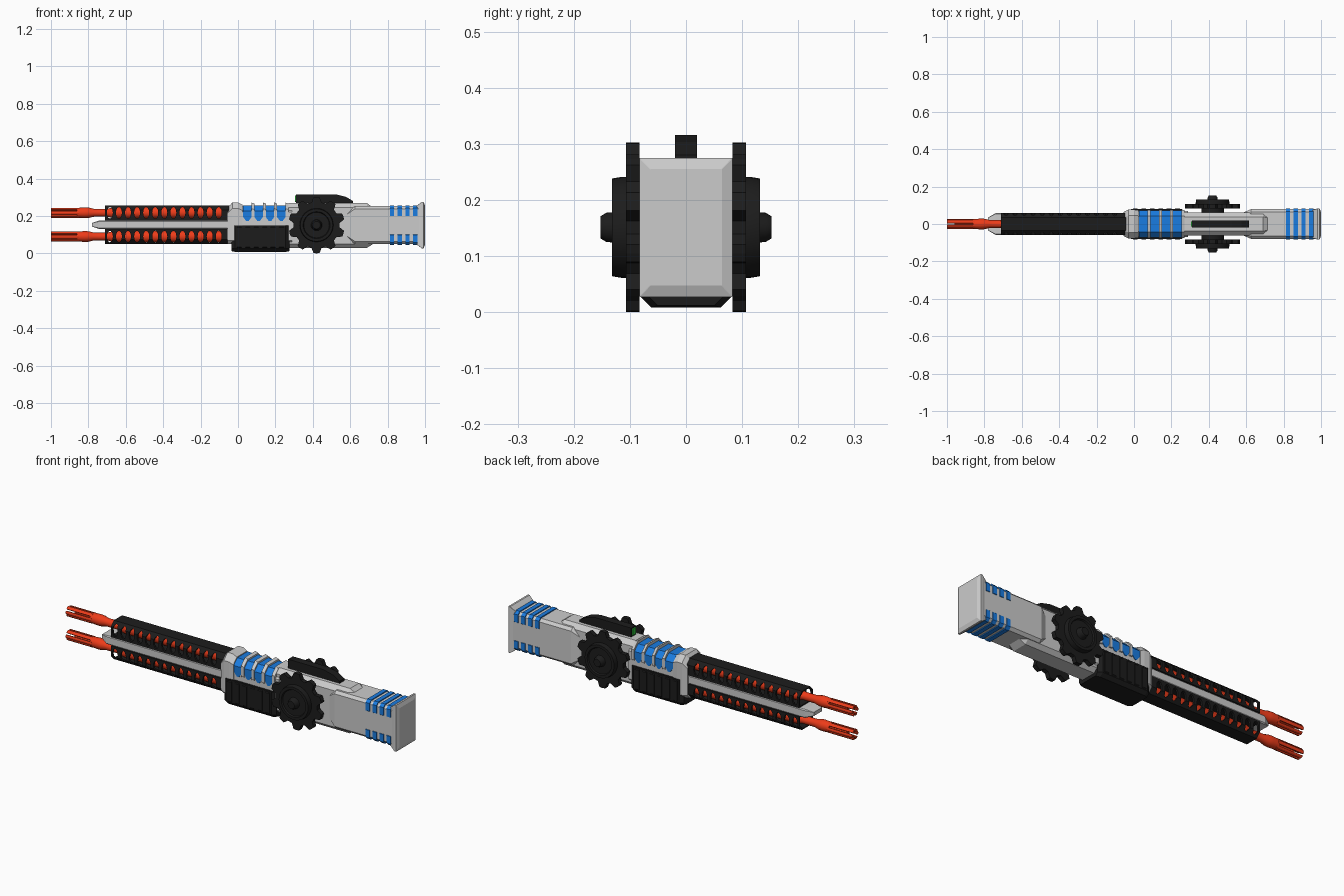
import bpy, bmesh, math
from math import sin, cos, pi

if "Cube" in bpy.data.objects:
    bpy.data.objects.remove(bpy.data.objects["Cube"])


def material(name, rgb):
    m = bpy.data.materials.new(name)
    m.diffuse_color = (*rgb, 1)
    m.use_nodes = True
    m.node_tree.nodes["Principled BSDF"].inputs["Base Color"].default_value = m.diffuse_color
    return m


BLACK = material("black", (0.012, 0.012, 0.012))
RED = material("red", (0.85, 0.045, 0.01))
BLUE = material("blue", (0.01, 0.2, 0.75))
GREEN = material("green", (0.03, 0.6, 0.05))


def finish(name, bm, mat):
    bmesh.ops.remove_doubles(bm, verts=bm.verts, dist=1e-5)
    bmesh.ops.recalc_face_normals(bm, faces=bm.faces)
    me = bpy.data.meshes.new(name)
    bm.to_mesh(me)
    bm.free()
    ob = bpy.data.objects.new(name, me)
    bpy.context.collection.objects.link(ob)
    if mat:
        me.materials.append(mat)
    return ob


def skin(bm, rings, closed=False):
    """Join rings of points with quads; cap the ends, or close into a loop."""
    vs = [[bm.verts.new(p) for p in r] for r in rings]
    pairs = list(zip(vs, vs[1:])) + ([(vs[-1], vs[0])] if closed else [])
    for a, b in pairs:
        for i in range(len(a)):
            j = (i + 1) % len(a)
            bm.faces.new((a[i], a[j], b[j], b[i]))
    if not closed:
        bm.faces.new(vs[0])
        bm.faces.new(vs[-1])


def loft(name, sections, mat=None):
    """Chamfered box sections along x: (x, half width, z0, z1, bottom chamfer, top chamfer)."""
    bm = bmesh.new()
    rings = []
    for x, w, z0, z1, cb, ct in sections:
        cb, ct = max(cb, 0.001), max(ct, 0.001)
        half = [(w - cb, z0), (w, z0 + cb), (w, z1 - ct), (w - ct, z1)]
        rings.append([(x, y, z) for y, z in half] + [(x, -y, z) for y, z in half[::-1]])
    skin(bm, rings)
    return finish(name, bm, mat)


def block(name, x0, x1, w, z0, z1, cb=0, ct=0, mat=None):
    return loft(name, [(x0, w, z0, z1, cb, ct), (x1, w, z0, z1, cb, ct)], mat)


def plate(name, outlines, y0, y1, mat=None):
    """Extrude one or more (x, z) outlines along y."""
    bm = bmesh.new()
    for pts in outlines:
        skin(bm, [[(x, y, z) for x, z in pts] for y in (y0, y1)])
    return finish(name, bm, mat)


def lathe(name, axis, centre, profile, n, mat):
    """Revolve (position, radius) pairs about the x or y axis."""
    bm = bmesh.new()
    rings = []
    for t, r in profile:
        ring = []
        for i in range(n):
            u, v = r * cos(2 * pi * i / n), r * sin(2 * pi * i / n)
            p = (t, u, v) if axis == 'x' else (u, t, v)
            ring.append([a + b for a, b in zip(p, centre)])
        rings.append(ring)
    skin(bm, rings)
    ob = finish(name, bm, mat)
    for f in ob.data.polygons:
        f.use_smooth = len(f.vertices) == 4
    bpy.context.view_layer.objects.active = ob
    ob.select_set(True)
    bpy.ops.object.shade_smooth_by_angle(angle=math.radians(30))
    ob.select_set(False)
    return ob


# Barrels and slotted shrouds, upper and lower
for label, zc, s in (("upper", 0.217, 1), ("lower", 0.09, -1)):
    lathe(label + "_barrel", 'x', (0, 0, zc),
          [(-0.86, 0.026), (-0.82, 0.029), (-0.80, 0.028), (-0.77, 0.021),
           (-0.70, 0.021), (-0.66, 0.03), (-0.04, 0.03)], 16, RED)
    lathe(label + "_muzzle_core", 'x', (0, 0, zc), [(-0.96, 0.012), (-0.85, 0.012)], 12, RED)
    # Muzzle prongs
    bm = bmesh.new()
    for k in range(6):
        arc = [(r, pi / 3 * k + d) for r, d in
               ((0.013, -0.3), (0.027, -0.36), (0.028, 0), (0.027, 0.36), (0.013, 0.3))]
        skin(bm, [[(x, r * cos(a), zc + r * sin(a)) for r, a in arc] for x in (-1, -0.85)])
    finish(label + "_muzzle_prongs", bm, RED)
    # Shroud shell
    outer = [(-0.06, -0.04), (-0.06, 0.015), (-0.035, 0.04), (0.035, 0.04), (0.06, 0.015), (0.06, -0.04)]
    inner = [(y * 0.82, z * 0.86) for y, z in outer]
    bm = bmesh.new()
    skin(bm, [[(x, y, zc + s * z) for y, z in p]
              for x, p in ((-0.71, outer), (-0.04, outer), (-0.04, inner), (-0.71, inner))], True)
    shroud = finish(label + "_shroud", bm, BLACK)
    # Oval slot cutters
    ovals = [[(-0.685 + 0.0485 * k + 0.016 * cos(pi * i / 6), zc + 0.031 * sin(pi * i / 6))
              for i in range(12)] for k in range(13)]
    cutter = plate(label + "_slot_cutter", ovals, -0.1, 0.1)
    cutter.hide_render = True
    cutter.hide_viewport = True
    cut = shroud.modifiers.new("slots", 'BOOLEAN')
    cut.operation, cut.solver, cut.object = 'DIFFERENCE', 'EXACT', cutter

# Centre rail between the barrels
loft("centre_rail", [(-0.78, 0.035, 0.143, 0.163, 0, 0), (-0.74, 0.058, 0.13, 0.176, 0.005, 0.005),
                     (-0.04, 0.058, 0.13, 0.176, 0.005, 0.005)])

# Receiver with front block and raised ribs
block("receiver_core", -0.03, 0.29, 0.07, 0.05, 0.25, 0.02, 0.03)
loft("receiver_front", [(-0.055, 0.065, 0.05, 0.245, 0.02, 0.03), (-0.03, 0.077, 0.05, 0.272, 0.02, 0.032),
                        (0.0, 0.077, 0.05, 0.272, 0.02, 0.032), (0.024, 0.074, 0.05, 0.26, 0.02, 0.03)])
for k in range(4):
    x = 0.026 + 0.0605 * k
    # Blue vents with pointed lower ends
    block("blue_vent", x, x + 0.048, 0.073, 0.195, 0.257, 0, 0.03, BLUE)
    plate("blue_vent_tip", [[(x, 0.196), (x + 0.048, 0.196), (x + 0.03, 0.172), (x + 0.018, 0.172)]],
          -0.073, 0.073, BLUE)
    loft("receiver_rib", [(x + 0.046, 0.076, 0.18, 0.272, 0, 0.032),
                          (x + 0.0625, 0.076, 0.18, 0.266, 0, 0.032)])

# Magazine box with side ribs
loft("magazine", [(-0.035, 0.066, 0.012, 0.15, 0.015, 0), (-0.015, 0.08, 0.008, 0.15, 0.018, 0),
                  (0.255, 0.08, 0.008, 0.15, 0.018, 0), (0.275, 0.066, 0.012, 0.15, 0.015, 0)], BLACK)
for k in range(6):
    block("magazine_rib", -0.005 + 0.045 * k, 0.02 + 0.045 * k, 0.084, 0.03, 0.142, 0.004, 0.004, BLACK)

# Middle body
loft("middle_body", [(0.27, 0.062, 0.03, 0.268, 0.02, 0.024), (0.69, 0.062, 0.03, 0.268, 0.02, 0.024),
                     (0.73, 0.055, 0.055, 0.24, 0.02, 0.024)])

# Stock, butt plate and blue grips
loft("stock", [(0.585, 0.062, 0.08, 0.22, 0.01, 0.01), (0.625, 0.079, 0.05, 0.252, 0.014, 0.014),
               (0.97, 0.079, 0.05, 0.252, 0.014, 0.014)])
loft("butt_plate", [(0.955, 0.076, 0.048, 0.254, 0, 0), (0.982, 0.083, 0.027, 0.275, 0, 0),
                    (0.992, 0.083, 0.027, 0.275, 0, 0), (1.0, 0.064, 0.047, 0.255, 0, 0)])
for k in range(4):
    x = 0.812 + 0.0413 * k
    block("upper_grip_band", x, x + 0.023, 0.082, 0.2, 0.257, 0, 0.014, BLUE)
    block("lower_grip_band", x, x + 0.023, 0.082, 0.045, 0.1, 0.014, 0, BLUE)

# Side gears with stepped discs and hubs
teeth = []
for k in range(10):
    a = pi / 2 + k * pi / 5
    for r, d in ((0.124, -0.22), (0.15, -0.11), (0.151, 0), (0.15, 0.11), (0.124, 0.22)):
        teeth.append((0.42 + r * cos(a + d), 0.151 + r * sin(a + d)))
for side, s in (("front", -1), ("back", 1)):
    plate(side + "_gear", [teeth], s * 0.083, s * 0.107, BLACK)
    lathe(side + "_gear_disc", 'y', (0.42, 0, 0.151),
          [(s * 0.05, 0.06), (s * 0.084, 0.06), (s * 0.1, 0.09), (s * 0.115, 0.09), (s * 0.132, 0.087),
           (s * 0.132, 0.072), (s * 0.124, 0.068), (s * 0.124, 0.03), (s * 0.13, 0.027),
           (s * 0.142, 0.026), (s * 0.152, 0.02)], 32, BLACK)

# Top sight with green lens
plate("sight", [[(0.31, 0.26), (0.31, 0.316), (0.52, 0.316), (0.575, 0.303), (0.615, 0.28), (0.615, 0.26)]],
      -0.02, 0.02, BLACK)
block("sight_lens", 0.305, 0.312, 0.014, 0.275, 0.31, 0, 0, GREEN)
